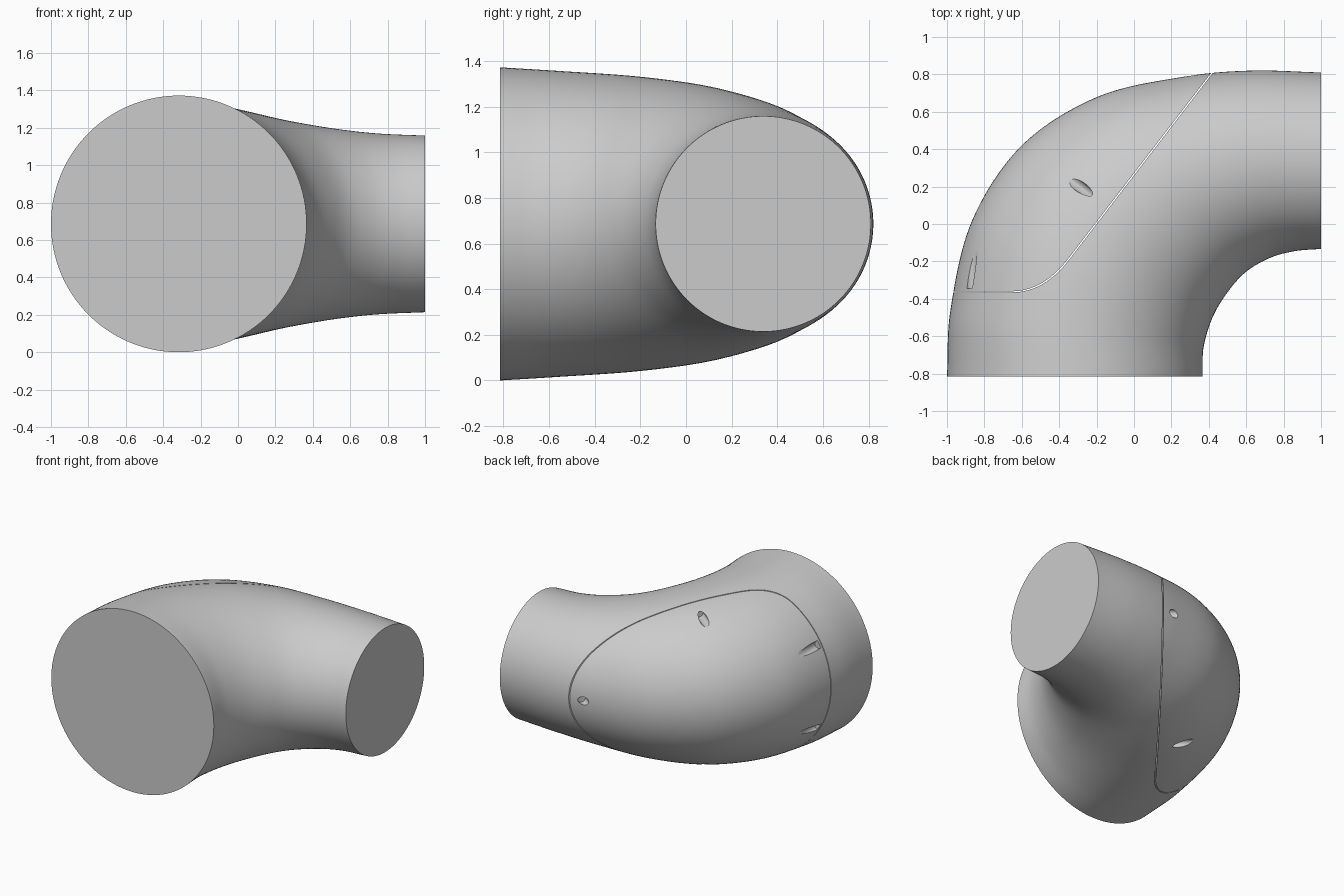
import bpy, bmesh, math
from mathutils import Vector

if "Cube" in bpy.data.objects:
    bpy.data.objects.remove(bpy.data.objects["Cube"], do_unlink=True)

MID = 0.686      # height of the horizontal symmetry plane
GAP = 0.005      # clearance between body and cover
RING = 128
STEPS = 10

grey = bpy.data.materials.new("plain grey")
grey.use_nodes = True
grey.diffuse_color = (0.6, 0.6, 0.6, 1)
grey.node_tree.nodes["Principled BSDF"].inputs["Base Color"].default_value = (0.6, 0.6, 0.6, 1)

# Elbow stations: inner x, inner y, outer x, outer y, half height
STATIONS = [Vector(s) for s in (
    (0.367, -0.815, -1.0, -0.815, 0.686),
    (0.372, -0.66, -0.98, -0.45, 0.67),
    (0.42, -0.50, -0.865, 0.02, 0.648),
    (0.50, -0.365, -0.60, 0.42, 0.612),
    (0.60, -0.255, -0.20, 0.678, 0.56),
    (0.73, -0.180, 0.25, 0.785, 0.512),
    (0.86, -0.145, 0.62, 0.82, 0.484),
    (1.0, -0.133, 1.0, 0.81, 0.472))]


def new_object(name, bm):
    bmesh.ops.recalc_face_normals(bm, faces=bm.faces)
    mesh = bpy.data.meshes.new(name)
    bm.to_mesh(mesh)
    bm.free()
    mesh.materials.append(grey)
    obj = bpy.data.objects.new(name, mesh)
    bpy.context.collection.objects.link(obj)
    return obj


def smooth_stations(pts):
    """Spline through the stations."""
    p = [2 * pts[0] - pts[1]] + pts + [2 * pts[-1] - pts[-2]]
    out = []
    for a, b, c, d in zip(p, p[1:], p[2:], p[3:]):
        for k in range(STEPS):
            t = k / STEPS
            out.append(0.5 * (2 * b + (c - a) * t + (2 * a - 5 * b + 4 * c - d) * t ** 2
                              + (3 * b - a - 3 * c + d) * t ** 3))
    return out + [pts[-1]]


def elbow(name):
    """Tapered bend made of upright elliptical sections, closed by flat ends."""
    bm = bmesh.new()
    rings = []
    for ix, iy, ox, oy, h in smooth_stations(STATIONS):
        inner, outer = Vector((ix, iy, MID)), Vector((ox, oy, MID))
        centre, half = (inner + outer) / 2, (outer - inner) / 2
        angles = [math.tau * i / RING for i in range(RING)]
        rings.append([bm.verts.new(centre + half * math.cos(a) + Vector((0, 0, h * math.sin(a))))
                      for a in angles])
    for r, s in zip(rings, rings[1:]):
        for i in range(RING):
            j = (i + 1) % RING
            bm.faces.new((r[i], r[j], s[j], s[i]))
    bm.faces.new(rings[0])
    bm.faces.new(rings[-1])
    return new_object(name, bm)


def seam_block(name, shift):
    """Upright block whose inner side follows the seam in plan."""
    a, b, c = Vector((-0.346, -0.19)), Vector((-0.48, -0.365)), Vector((-0.65, -0.365))
    plan = [Vector((0.65, 1.105))]
    for k in range(17):
        t = k / 16
        plan.append(a * (1 - t) ** 2 + b * 2 * t * (1 - t) + c * t * t)
    plan += [Vector((-1.3, -0.365)), Vector((-1.3, 1.105))]
    bm = bmesh.new()
    face = bm.faces.new([bm.verts.new((p.x - shift, p.y + shift, -0.3)) for p in plan])
    top = bmesh.ops.extrude_face_region(bm, geom=[face])["geom"]
    bmesh.ops.translate(bm, vec=(0, 0, 2), verts=[v for v in top if isinstance(v, bmesh.types.BMVert)])
    return new_object(name, bm)


def pocket(name, start, axis, radius=0.03, length=0.8):
    """Round cutter running outward from its floor."""
    axis = Vector(axis).normalized()
    bm = bmesh.new()
    bmesh.ops.create_cone(bm, cap_ends=True, segments=32, radius1=radius, radius2=radius, depth=length)
    bm.transform(axis.to_track_quat("Z", "Y").to_matrix().to_4x4())
    bmesh.ops.translate(bm, vec=Vector(start) + axis * length / 2, verts=bm.verts)
    return new_object(name, bm)


def cut(obj, cutter, operation):
    mod = obj.modifiers.new("cut", "BOOLEAN")
    mod.operation, mod.solver, mod.object = operation, "EXACT", cutter
    bpy.context.view_layer.update()
    mesh = bpy.data.meshes.new_from_object(obj.evaluated_get(bpy.context.evaluated_depsgraph_get()))
    obj.modifiers.clear()
    obj.data = mesh
    bpy.data.objects.remove(cutter, do_unlink=True)


# Main body and its separate outer cover
body = elbow("elbow_body")
cut(body, seam_block("body_cutter", 0), "DIFFERENCE")
cover = elbow("outer_cover")
cut(cover, seam_block("cover_cutter", GAP), "INTERSECT")

# Fastener pockets, square to the seam
slant = (-0.794, 0.608, 0)
cut(cover, pocket("back_pocket", (0.345, 0.765, MID), slant), "DIFFERENCE")
for side in (1, -1):
    cut(cover, pocket("slant_pocket", (-0.2, 0.131, MID + side * 0.55), slant), "DIFFERENCE")
    cut(cover, pocket("side_pocket", (-0.872, -0.345, MID + side * 0.31), (0, 1, 0)), "DIFFERENCE")

for obj in (body, cover):
    bpy.ops.object.select_all(action="DESELECT")
    obj.select_set(True)
    bpy.context.view_layer.objects.active = obj
    bpy.ops.object.shade_smooth_by_angle(angle=math.radians(30))
